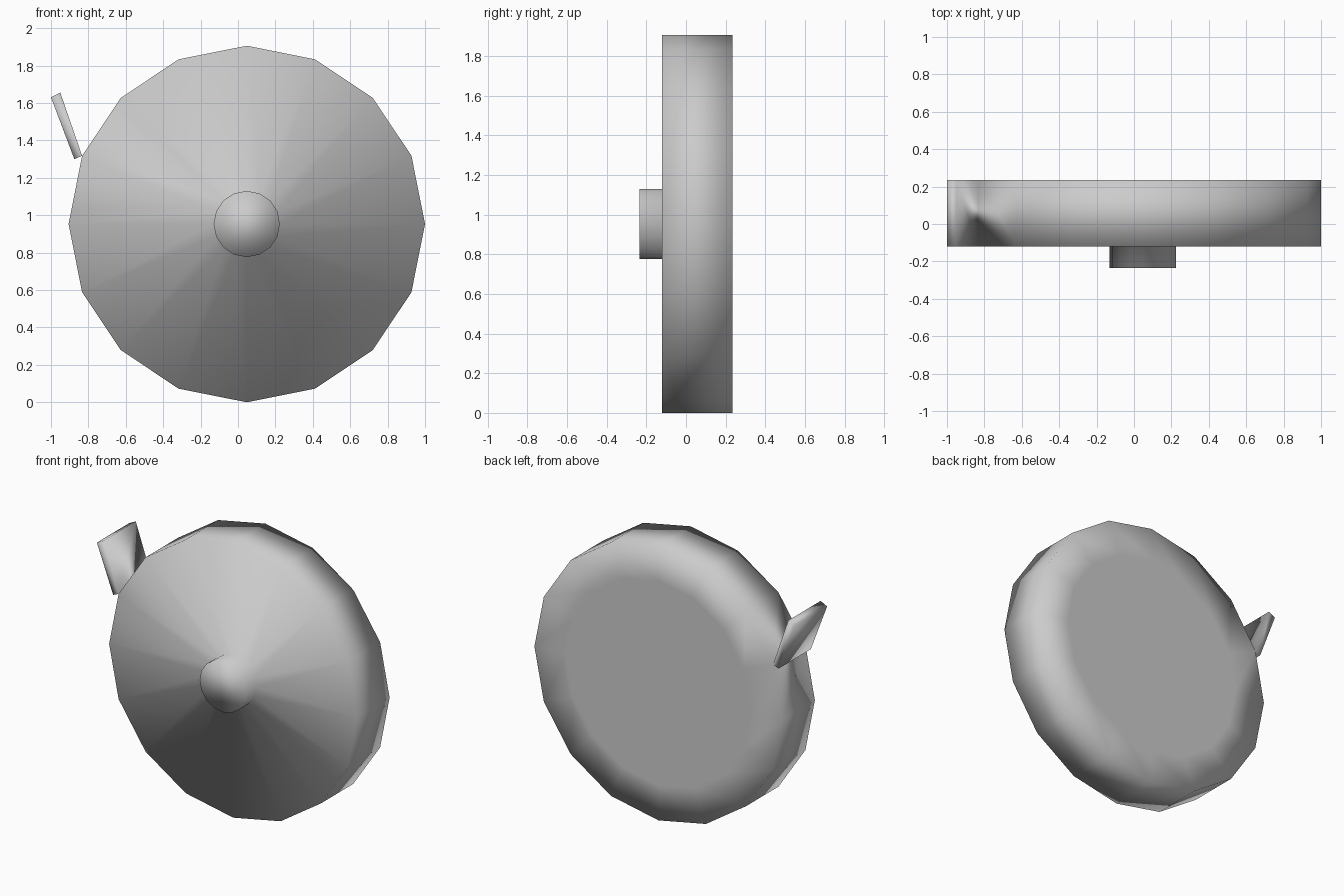
import bpy, bmesh, math

old = bpy.data.objects.get("Cube")
if old:
    bpy.data.objects.remove(old, do_unlink=True)

SIDES = 16
CX, CZ = 0.047, 0.953
FRONT, BACK = -0.12, 0.235

# One plain grey for the whole model
grey = bpy.data.materials.new("plain_grey")
grey.use_nodes = True
colour = (0.6, 0.6, 0.6, 1)
grey.diffuse_color = colour
grey.node_tree.nodes["Principled BSDF"].inputs["Base Color"].default_value = colour

bm = bmesh.new()


def ring(radius, y):
    angles = [2 * math.pi * i / SIDES for i in range(SIDES)]
    return [bm.verts.new((CX + radius * math.cos(a), y, CZ + radius * math.sin(a)))
            for a in angles]


def bridge(first, second):
    n = len(first)
    for i in range(n):
        j = (i + 1) % n
        bm.faces.new((first[i], second[i], second[j], first[j]))


# Knob, front disc, rim and inset back panel, from front to back
knob_end = ring(0.177, -0.235)
knob_base = ring(0.177, FRONT)
rim_front = ring(0.953, FRONT)
rim_back = ring(0.953, BACK)
back_panel = ring(0.71, BACK)
loops = [knob_end, knob_base, rim_front, rim_back, back_panel]
bm.faces.new(knob_end)
for a, b in zip(loops, loops[1:]):
    bridge(a, b)
bm.faces.new(back_panel[::-1])

# Slanted side tab, joined to the rim along one corner edge
tab_profile = [(-0.95, 1.655), (-1.0, 1.63), (-0.875, 1.30)]
tab_front = [rim_front[7]] + [bm.verts.new((x, FRONT, z)) for x, z in tab_profile]
tab_back = [rim_back[7]] + [bm.verts.new((x, BACK, z)) for x, z in tab_profile]
bm.faces.new(tab_front)
bridge(tab_front, tab_back)
bm.faces.new(tab_back[::-1])

for face in bm.faces:
    face.smooth = True

mesh = bpy.data.meshes.new("disc_with_knob_and_tab")
bm.to_mesh(mesh)
bm.free()
mesh.materials.append(grey)
disc = bpy.data.objects.new("disc_with_knob_and_tab", mesh)
bpy.context.collection.objects.link(disc)
